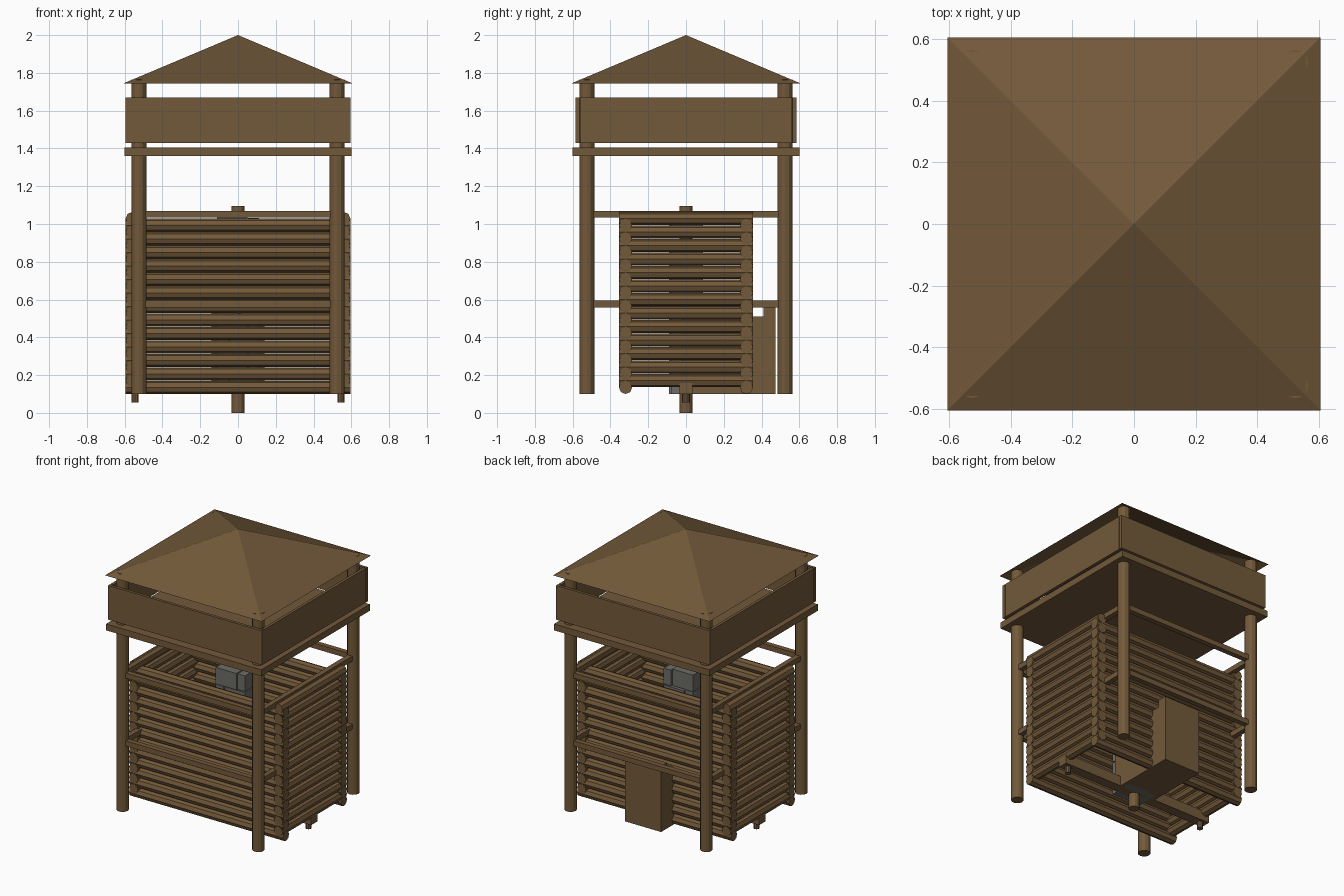
import bpy, bmesh, math
from mathutils import Vector

cube = bpy.data.objects.get("Cube")
if cube:
    bpy.data.objects.remove(cube)


def material(name, rgb):
    m = bpy.data.materials.new(name)
    m.use_nodes = True
    m.diffuse_color = (*rgb, 1)
    m.node_tree.nodes["Principled BSDF"].inputs["Base Color"].default_value = (*rgb, 1)
    return m


WOOD = material("brown wood", (0.17, 0.10, 0.042))
STONE = material("grey stone", (0.15, 0.15, 0.14))


def finish(name, bm, mat):
    mesh = bpy.data.meshes.new(name)
    bm.to_mesh(mesh)
    bm.free()
    mesh.materials.append(mat)
    ob = bpy.data.objects.new(name, mesh)
    bpy.context.collection.objects.link(ob)
    return ob


def box(name, x, y, z, mat=WOOD):
    """Box from (low, high) ranges on each axis."""
    bm = bmesh.new()
    bmesh.ops.create_cube(bm, size=1)
    for v in bm.verts:
        v.co = Vector([(a + b) / 2 + c * (b - a) for (a, b), c in zip((x, y, z), v.co)])
    return finish(name, bm, mat)


def pole(name, start, end, radius, sides=10):
    """Round timber between two points."""
    a, b = Vector(start), Vector(end)
    bm = bmesh.new()
    bmesh.ops.create_cone(bm, cap_ends=True, segments=sides, radius1=radius,
                          radius2=radius, depth=(b - a).length)
    bm.transform((b - a).to_track_quat("Z", "Y").to_matrix().to_4x4())
    bmesh.ops.translate(bm, verts=bm.verts, vec=(a + b) / 2)
    return finish(name, bm, WOOD)


# Roof: open pyramid
bm = bmesh.new()
h = 0.605
rim = [bm.verts.new((x, y, 1.745)) for x, y in ((-h, -h), (h, -h), (h, h), (-h, h))]
apex = bm.verts.new((0, 0, 2))
for i in range(4):
    bm.faces.new((rim[i], rim[(i + 1) % 4], apex))
finish("roof", bm, WOOD)

# Lookout platform
box("platform_floor", (-0.6, 0.6), (-0.6, 0.6), (1.36, 1.405))

P = 0.525
for s in (-1, 1):
    # Parapet boards
    ends = sorted((s * 0.565, s * 0.585))
    box("parapet_board_x", (-0.595, 0.595), ends, (1.43, 1.67))
    ends = sorted((s * 0.575, s * 0.595))
    box("parapet_board_y", ends, (-0.56, 0.56), (1.43, 1.67))
    # Corner posts
    for t in (-1, 1):
        pole("corner_post", (s * P, t * P, 0.1), (s * P, t * P, 1.765), 0.04, 12)
    # Rails between the posts
    for z in (0.577, 1.052):
        side = (s * P - 0.018, s * P + 0.018)
        box("rail_x", (-P, P), side, (z - 0.018, z + 0.018))
        box("rail_y", side, (-P, P), (z - 0.018, z + 0.018))
    # Pegs under the floor beam
    pole("beam_peg", (s * 0.545, 0, 0.055), (s * 0.545, 0, 0.14), 0.02)

# Log walls with crossing corners
R, PITCH = 0.035, 0.0715
for i in range(13):
    z = 0.135 + i * PITCH
    for s in (-1, 1):
        pole("wall_log_x", (-0.595, s * 0.32, z), (0.595, s * 0.32, z), R, 8)
        zy = z + PITCH / 2
        pole("wall_log_y", (s * 0.56, -0.355, zy), (s * 0.56, 0.355, zy), R, 8)

# Floor beam and central pole
box("floor_beam", (-0.59, 0.59), (-0.035, 0.035), (0.1, 0.17))
pole("central_pole", (0, 0, 0), (0, 0, 1.095), 0.035, 12)

# Entrance box at the back
box("entry_box", (-0.14, 0.14), (-0.02, 0.475), (0.1, 0.51))
box("entry_lip", (-0.14, 0.14), (0.41, 0.475), (0.5, 0.56))

# Stone core, staggered blocks
for i in range(8):
    z = 0.1 + i * 0.1175
    split = 0.05 if i % 2 else -0.05
    box("core_stone_a", (-0.11, split), (-0.09, 0.08), (z, z + 0.115), STONE)
    box("core_stone_b", (split + 0.004, 0.11), (-0.08, 0.09), (z, z + 0.11), STONE)
